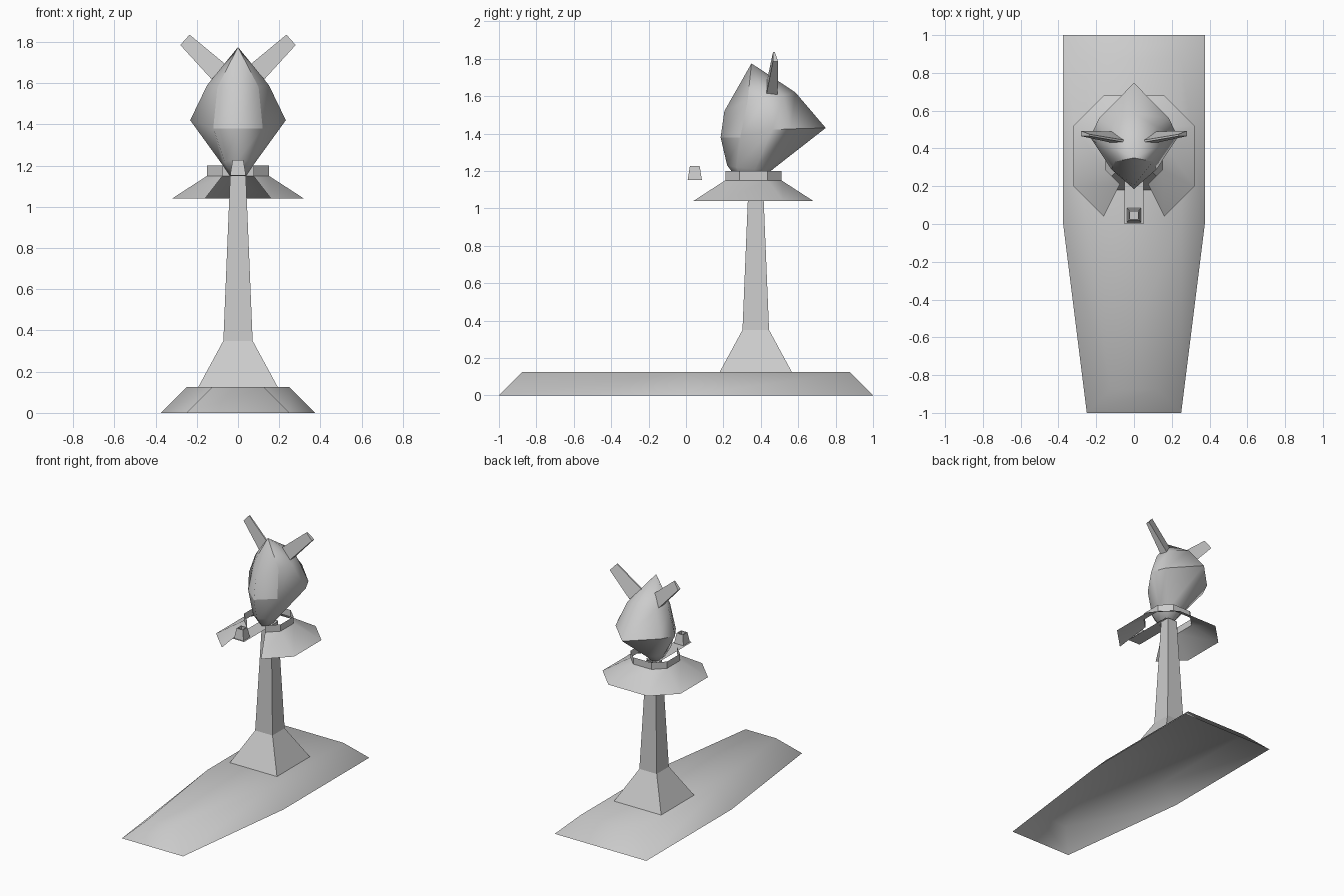
import bpy, bmesh

if "Cube" in bpy.data.objects:
    bpy.data.objects.remove(bpy.data.objects["Cube"])

def make(name, loops, cap_start=True, cap_end=True, closed=True, smooth=None):
    """Bridge successive loops of points into a mesh."""
    bm = bmesh.new()
    rows = [[bm.verts.new(p) for p in lp] for lp in loops]
    for a, b in zip(rows, rows[1:]):
        n = max(len(a), len(b))
        for i in range(n if closed else n - 1):
            j = (i + 1) % n
            if len(b) == 1:
                bm.faces.new((a[i], a[j], b[0]))
            else:
                bm.faces.new((a[i], a[j], b[j], b[i]))
    if cap_start:
        bm.faces.new(rows[0][::-1])
    if cap_end and len(rows[-1]) > 2:
        bm.faces.new(rows[-1])
    bmesh.ops.recalc_face_normals(bm, faces=bm.faces)
    me = bpy.data.meshes.new(name)
    bm.to_mesh(me)
    bm.free()
    ob = bpy.data.objects.new(name, me)
    bpy.context.collection.objects.link(ob)
    if smooth is not None:
        bpy.ops.object.select_all(action='DESELECT')
        ob.select_set(True)
        bpy.context.view_layer.objects.active = ob
        bpy.ops.object.shade_smooth_by_angle(angle=smooth)
    return ob

def square(h, y, z):
    return [(-h, y - h, z), (h, y - h, z), (h, y + h, z), (-h, y + h, z)]

def mirrored(half):
    """Half outline from front to back, completed across x = 0."""
    left = [(-x, y, z) for x, y, z in reversed(half) if x > 0]
    return half + left

# tapered base shell, open underneath
def slab(inset, z):
    return mirrored([(0.25 - inset, -1 + inset, z), (0.375 - inset, 0, z),
                     (0.375 - inset, 1 - inset, z)])
make("base", [slab(0, 0), slab(0.125, 0.125)], cap_start=False, smooth=1.2)

# flared post, open at both ends
make("post", [square(h, 0.373, z) for h, z in ((0.193, 0.125), (0.071, 0.35), (0.038, 1.15))],
     cap_start=False, cap_end=False)

# thin horizontal shelf carrying the front block
make("shelf", [[(-.05, 0, 1.152), (.05, 0, 1.152)], [(-.05, .4, 1.152), (.05, .4, 1.152)]],
     cap_start=False, cap_end=False, closed=False)

# open-fronted octagonal collar with upright band
def octagon(h, z, c=0.36):
    k = h / 2
    return mirrored([(k, c - h, z), (h, c - k, z), (h, c + k, z), (k, c + h, z)])
make("collar", [octagon(0.32, 1.04), octagon(0.15, 1.15), octagon(0.15, 1.2)],
     cap_start=False, cap_end=False, closed=False, smooth=0.6)

# faceted head
head = [
    [(0, .28, 1.15), (.03, .30, 1.15), (.04, .34, 1.15), (.03, .38, 1.15), (0, .40, 1.15)],
    [(0, .22, 1.23), (.065, .27, 1.22), (.08, .37, 1.21), (.055, .43, 1.21), (0, .465, 1.21)],
    [(0, .185, 1.38), (.12, .29, 1.38), (.232, .46, 1.42), (.185, .56, 1.425), (0, .747, 1.43)],
    [(0, .205, 1.52), (.10, .33, 1.58), (.15, .42, 1.59), (.115, .52, 1.605), (0, .585, 1.62)],
]
head_ob = make("head", [mirrored(lp) for lp in head] + [[(0, .35, 1.775)]], smooth=1.1)
# soft centre line, sharp outline around the face panel
panel = {(25, 32), (31, 32), (17, 25), (23, 31), (16, 17), (16, 23)}
for e in head_ob.data.edges:
    if all(abs(head_ob.data.vertices[v].co.x) < 1e-5 for v in e.vertices):
        e.use_edge_sharp = False
    if tuple(sorted(e.vertices)) in panel:
        e.use_edge_sharp = True

# slanted ears
for side, s in (("left", -1), ("right", 1)):
    root = [(.035, .43, 1.67), (.035, .442, 1.67), (.12, .49, 1.61), (.12, .43, 1.61)]
    tip = [(.235, .465, 1.835), (.235, .475, 1.835), (.28, .493, 1.785), (.28, .465, 1.785)]
    make("ear_" + side, [[(s * x, y, z) for x, y, z in lp] for lp in (root, tip)])

# small tapered block in front, with a recessed top
make("front_block", [square(h, 0.047, z) for h, z in
                     ((0.038, 1.153), (0.026, 1.226), (0.02, 1.226), (0.02, 1.2))])
